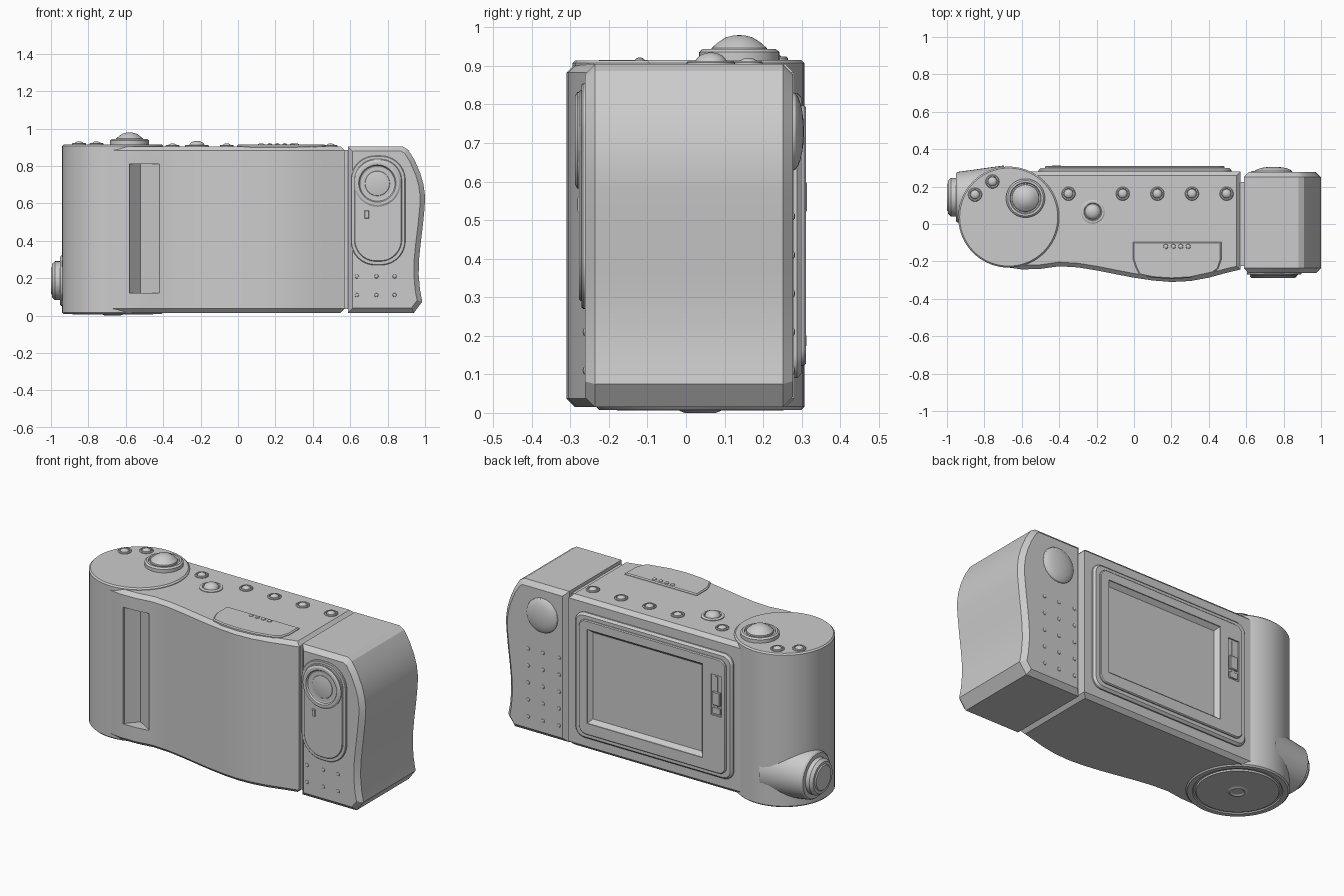
import bpy, bmesh
from math import pi, sin, cos, radians
from mathutils import Matrix

if "Cube" in bpy.data.objects:
    bpy.data.objects.remove(bpy.data.objects["Cube"])

ROT = {'+z': Matrix(), '-z': Matrix.Rotation(pi, 4, 'X'),
       '-y': Matrix.Rotation(pi / 2, 4, 'X'), '+y': Matrix.Rotation(-pi / 2, 4, 'X'),
       '-x': Matrix.Rotation(-pi / 2, 4, 'Y')}


def finish(name, bm):
    bmesh.ops.recalc_face_normals(bm, faces=bm.faces)
    me = bpy.data.meshes.new(name)
    bm.to_mesh(me)
    bm.free()
    ob = bpy.data.objects.new(name, me)
    bpy.context.collection.objects.link(ob)
    return ob


def lathe(name, profile, loc, axis='+z', seg=32):
    """Spin (radius, height) points around an axis."""
    bm = bmesh.new()
    vs = [bm.verts.new((r, 0, h)) for r, h in profile]
    es = [bm.edges.new(p) for p in zip(vs, vs[1:])]
    bmesh.ops.spin(bm, geom=vs + es, cent=(0, 0, 0), axis=(0, 0, 1),
                   angle=2 * pi, steps=seg, use_duplicate=False)
    bmesh.ops.remove_doubles(bm, verts=bm.verts, dist=1e-5)
    bmesh.ops.transform(bm, matrix=Matrix.Translation(loc) @ ROT[axis], verts=bm.verts)
    return finish(name, bm)


def prism(name, pts, a, b, axis='z', chamfer=0):
    """Extrude an outline along z or y, with optional chamfered end faces."""
    def place(u, v, h):
        return (u, v, h) if axis == 'z' else (u, h, v)
    bm = bmesh.new()
    lo = [bm.verts.new(place(u, v, a)) for u, v in pts]
    hi = [bm.verts.new(place(u, v, b)) for u, v in pts]
    caps = [bm.faces.new(lo), bm.faces.new(hi)]
    n = len(pts)
    for i in range(n):
        j = (i + 1) % n
        bm.faces.new((lo[i], lo[j], hi[j], hi[i]))
    bmesh.ops.recalc_face_normals(bm, faces=bm.faces)
    if chamfer:
        bmesh.ops.bevel(bm, geom=[e for f in caps for e in f.edges], offset=chamfer,
                        segments=1, affect='EDGES', profile=0.5)
    return finish(name, bm)


def rrect(x0, x1, z0, z1, r, n=8):
    pts = []
    for k, (cx, cz) in enumerate([(x1 - r, z1 - r), (x0 + r, z1 - r), (x0 + r, z0 + r), (x1 - r, z0 + r)]):
        for i in range(n + 1):
            t = pi / 2 * (k + i / n)
            pts.append((cx + r * cos(t), cz + r * sin(t)))
    return pts


def rect(x0, x1, z0, z1):
    return [(x0, z0), (x1, z0), (x1, z1), (x0, z1)]


def cut(cutter, *targets):
    cutter.hide_render = True
    for ob in targets:
        m = ob.modifiers.new("cut", 'BOOLEAN')
        m.operation, m.solver, m.object = 'DIFFERENCE', 'EXACT', cutter
        bpy.context.view_layer.objects.active = ob
        bpy.ops.object.modifier_apply(modifier=m.name)
    bpy.data.objects.remove(cutter)


def dome(r, h, n=6, base=-0.01):
    return [(r, base)] + [(r * cos(pi / 2 * i / n), h * sin(pi / 2 * i / n)) for i in range(n)] + [(0, h)]


# main body with bulging front
body = prism("main_body", [
    (0.57, 0.28), (-0.6, 0.28), (-0.67, 0.2), (-0.67, -0.233), (-0.6, -0.243), (-0.5, -0.24),
    (-0.4, -0.226), (-0.3, -0.232), (-0.2, -0.248), (-0.1, -0.268), (0, -0.287), (0.1, -0.302),
    (0.2, -0.31), (0.3, -0.305), (0.4, -0.287), (0.48, -0.265), (0.57, -0.243)], 0.015, 0.905, chamfer=0.022)

# cylindrical grip with ringed base
grip = lathe("grip_cylinder", [
    (0, 0.006), (0.215, 0.006), (0.22, 0.014), (0.23, 0.014), (0.235, 0.008), (0.262, 0.008), (0.27, 0.016),
    (0.27, 0.908), (0.262, 0.916), (0, 0.916)], (-0.67, 0.037, 0), seg=72)
lathe("tripod_socket", [(0, 0.004), (0.03, 0.004), (0.04, 0.01), (0.055, 0.004), (0.06, -0.01), (0, -0.01)],
      (-0.67, 0.037, 0.01), '-z')

# finger notch between grip and body
cut(prism("notch_cutter", [(-0.58, -0.4), (-0.58, -0.233), (-0.52, -0.165), (-0.42, -0.226), (-0.4, -0.4)],
          0.12, 0.81), grip, body)

# swivel neck and lens module
prism("swivel_neck", rect(0.5, 0.65, -0.225, 0.225), 0.035, 0.885)
prism("lens_module", [
    (0.587, 0.015), (0.94, 0.015), (0.985, 0.075), (0.973, 0.14), (0.966, 0.22), (0.968, 0.3), (0.976, 0.38),
    (0.988, 0.48), (0.998, 0.58), (1.0, 0.64), (0.992, 0.7), (0.975, 0.76), (0.945, 0.83), (0.91, 0.887),
    (0.88, 0.905), (0.587, 0.905)], -0.262, 0.277, 'y', chamfer=0.026)

# lens plate, lens and small windows
prism("lens_plate", rrect(0.603, 0.895, 0.27, 0.855, 0.13, 12), -0.271, -0.2, 'y', chamfer=0.004)
prism("lens_plate_inner", rrect(0.622, 0.876, 0.29, 0.837, 0.115, 12), -0.277, -0.2, 'y', chamfer=0.004)
lathe("lens", [
    (0.125, -0.02), (0.125, 0.005), (0.115, 0.011), (0.1, 0.011), (0.094, 0.002), (0.07, -0.004),
    (0.065, 0.002), (0.04, 0.006), (0, 0.008)], (0.745, -0.277, 0.707), '-y', 48)
prism("sensor_window", rect(0.677, 0.7, 0.52, 0.562), -0.281, -0.25, 'y', chamfer=0.003)
prism("sensor_window_inner", rect(0.683, 0.694, 0.527, 0.555), -0.283, -0.25, 'y')

# grip dots on module, front and back
for x in (0.635, 0.74, 0.837):
    for z in (0.11, 0.21):
        lathe("front_grip_dot", dome(0.011, 0.006, 3), (x, -0.262, z), '-y', 10)
    for k in range(5):
        lathe("back_grip_dot", dome(0.011, 0.006, 3), (x, 0.277, 0.11 + 0.1 * k), '+y', 10)
lathe("back_thumb_dome", dome(0.102, 0.029), (0.745, 0.277, 0.73), '+y', 28)

# screen surround with sloped recess
frame = prism("screen_frame", rrect(-0.51, 0.52, 0.09, 0.83, 0.06), 0.25, 0.3, 'y', chamfer=0.012)
plate = prism("screen_bezel", rrect(-0.475, 0.485, 0.122, 0.798, 0.045), 0.26, 0.311, 'y', chamfer=0.005)
cut(prism("screen_cutter", rect(-0.325, 0.43, 0.19, 0.745), 0.284, 0.4, 'y', chamfer=0.022), frame, plate)

# slide switch beside screen
cut(prism("switch_cutter", rect(-0.45, -0.38, 0.46, 0.7), 0.303, 0.4, 'y'), plate)
prism("switch_slider", rect(-0.44, -0.39, 0.52, 0.6), 0.29, 0.314, 'y', chamfer=0.004)
prism("switch_rail", rect(-0.42, -0.405, 0.47, 0.69), 0.29, 0.308, 'y')
prism("switch_stop", rect(-0.44, -0.39, 0.47, 0.505), 0.29, 0.31, 'y')

# top buttons: collar plus dome
def button(x, y, z, r, h):
    lathe("button_collar", [(r, -0.01), (r, 0.004), (r * 0.9, 0.008), (r * 0.75, 0.008), (r * 0.7, 0.002), (0, 0.002)],
          (x, y, z), seg=28)
    lathe("button_cap", dome(r * 0.66, h), (x, y, z), seg=28)


for x in (-0.35, -0.06, 0.125, 0.31, 0.495):
    button(x, 0.162, 0.905, 0.037, 0.016)
button(-0.22, 0.065, 0.905, 0.064, 0.03)
for x, y in ((-0.85, 0.157), (-0.757, 0.227)):
    button(x, y, 0.916, 0.037, 0.016)

# main dial
lathe("main_dial", [(0.104, -0.01), (0.104, 0.02), (0.095, 0.028), (0.084, 0.028), (0.08, 0.02), (0, 0.02)],
      (-0.58, 0.138, 0.916), seg=48)
lathe("shutter_button", [(0.076, 0), (0.072, 0.03), (0.055, 0.045), (0.035, 0.058), (0.015, 0.063), (0, 0.064)],
      (-0.58, 0.138, 0.916), seg=40)

# flash hatch on top front edge
prism("flash_hatch", [(-0.005, -0.095), (-0.005, -0.19), (0.01, -0.235), (0.03, -0.272), (0.1, -0.287), (0.2, -0.294),
                      (0.3, -0.288), (0.42, -0.262), (0.45, -0.24), (0.467, -0.19), (0.467, -0.095)],
      0.885, 0.914, chamfer=0.006)
for x in (0.17, 0.21, 0.25, 0.29):
    lathe("hatch_dot", dome(0.013, 0.008, 3), (x, -0.12, 0.914), seg=12)

# side boss and knob
lathe("side_boss", [(0.17, -0.25), (0.135, 0), (0.128, 0.008), (0, 0.008)], (-0.945, 0.143, 0.187), '-x', 40)
lathe("side_knob", [(0.104, -0.02), (0.104, 0.026), (0.09, 0.042), (0.075, 0.042), (0.07, 0.048), (0, 0.048)],
      (-0.952, 0.143, 0.187), '-x', 40)

# smooth shading with sharp creases
bpy.ops.object.select_all(action='SELECT')
bpy.context.view_layer.objects.active = body
bpy.ops.object.shade_smooth_by_angle(angle=radians(25))
